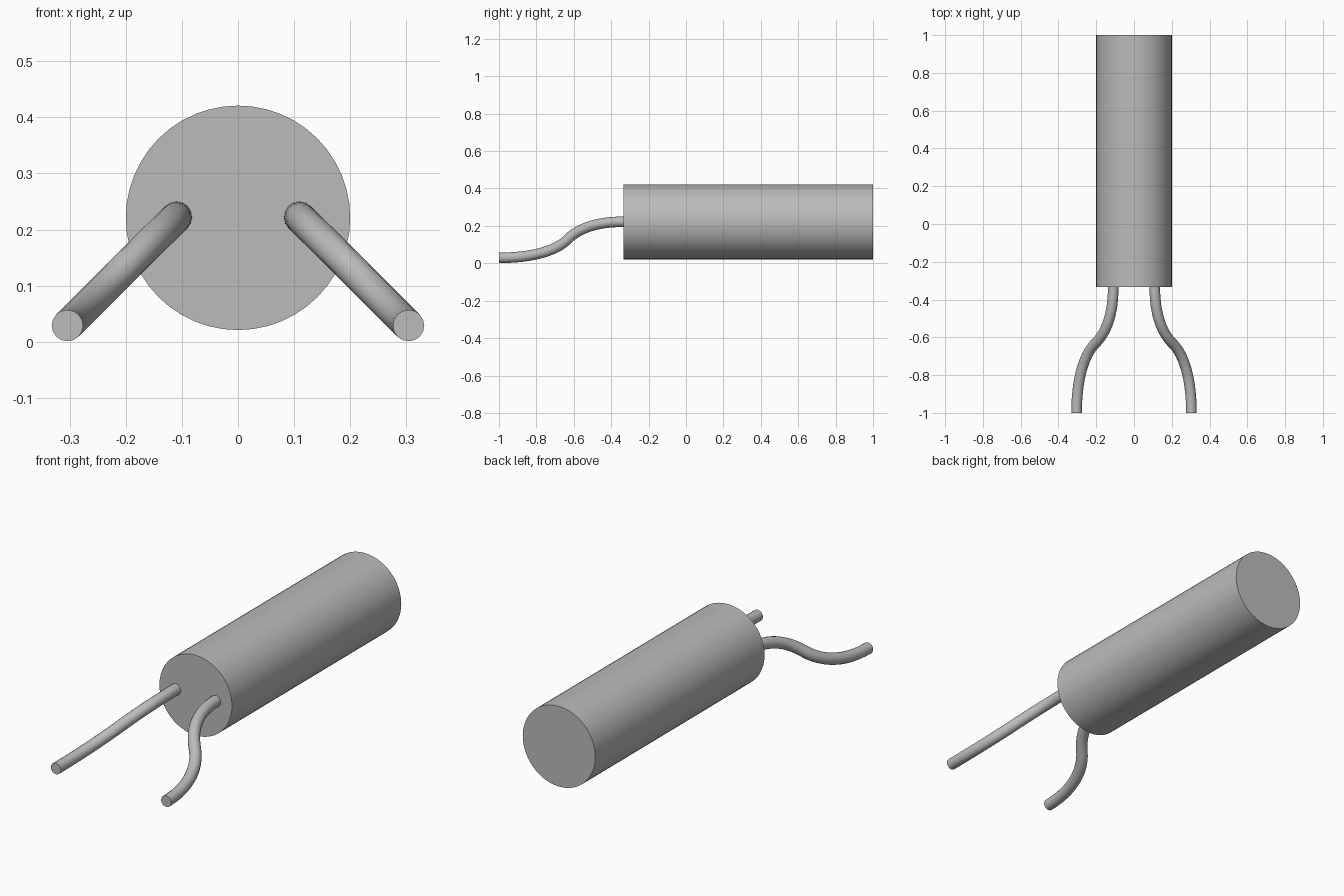
import bpy
from math import pi, radians
from mathutils import Vector

cube = bpy.data.objects.get("Cube")
if cube:
    bpy.data.objects.remove(cube, do_unlink=True)

grey = bpy.data.materials.new("plain grey")
colour = (0.5, 0.5, 0.5, 1)
grey.use_nodes = True
grey.diffuse_color = colour
grey.node_tree.nodes["Principled BSDF"].inputs["Base Color"].default_value = colour


def finish(obj, name):
    """Name, colour and smooth the part, keeping the cap rims sharp."""
    obj.name = obj.data.name = name
    obj.data.materials.clear()
    obj.data.materials.append(grey)
    bpy.ops.object.select_all(action='DESELECT')
    obj.select_set(True)
    bpy.context.view_layer.objects.active = obj
    bpy.ops.object.shade_smooth_by_angle(angle=radians(40))


def wire(name, side):
    """Round wire along an S-bend, leaving the body and splaying down and out."""
    curve = bpy.data.curves.new(name, 'CURVE')
    curve.dimensions = '3D'
    curve.bevel_depth = 0.028
    curve.bevel_resolution = 6
    curve.resolution_u = 14
    curve.use_fill_caps = True
    spline = curve.splines.new('BEZIER')
    spline.bezier_points.add(2)
    # point and handle direction
    path = [((0.11, -0.333, 0.222), (0, -0.167, 0)),
            ((0.207, -0.635, 0.126), (0.05, -0.05, -0.05)),
            ((0.304, -1, 0.029), (0, -0.2, 0))]
    flip = Vector((side, 1, 1))
    for point, (co, handle) in zip(spline.bezier_points, path):
        co, handle = Vector(co) * flip, Vector(handle) * flip
        point.handle_left_type = point.handle_right_type = 'FREE'
        point.co = co
        point.handle_left = co - handle
        point.handle_right = co + handle
    obj = bpy.data.objects.new(name, curve)
    bpy.context.collection.objects.link(obj)
    bpy.ops.object.select_all(action='DESELECT')
    obj.select_set(True)
    bpy.context.view_layer.objects.active = obj
    bpy.ops.object.convert(target='MESH')
    finish(bpy.context.view_layer.objects.active, name)


# Cylindrical body lying along y
bpy.ops.mesh.primitive_cylinder_add(vertices=48, radius=0.2, depth=1.333,
                                    location=(0, 0.3335, 0.221),
                                    rotation=(pi / 2, 0, 0))
finish(bpy.context.object, "body")

# Pair of bent wires at the front
wire("left_wire", 1)
wire("right_wire", -1)
